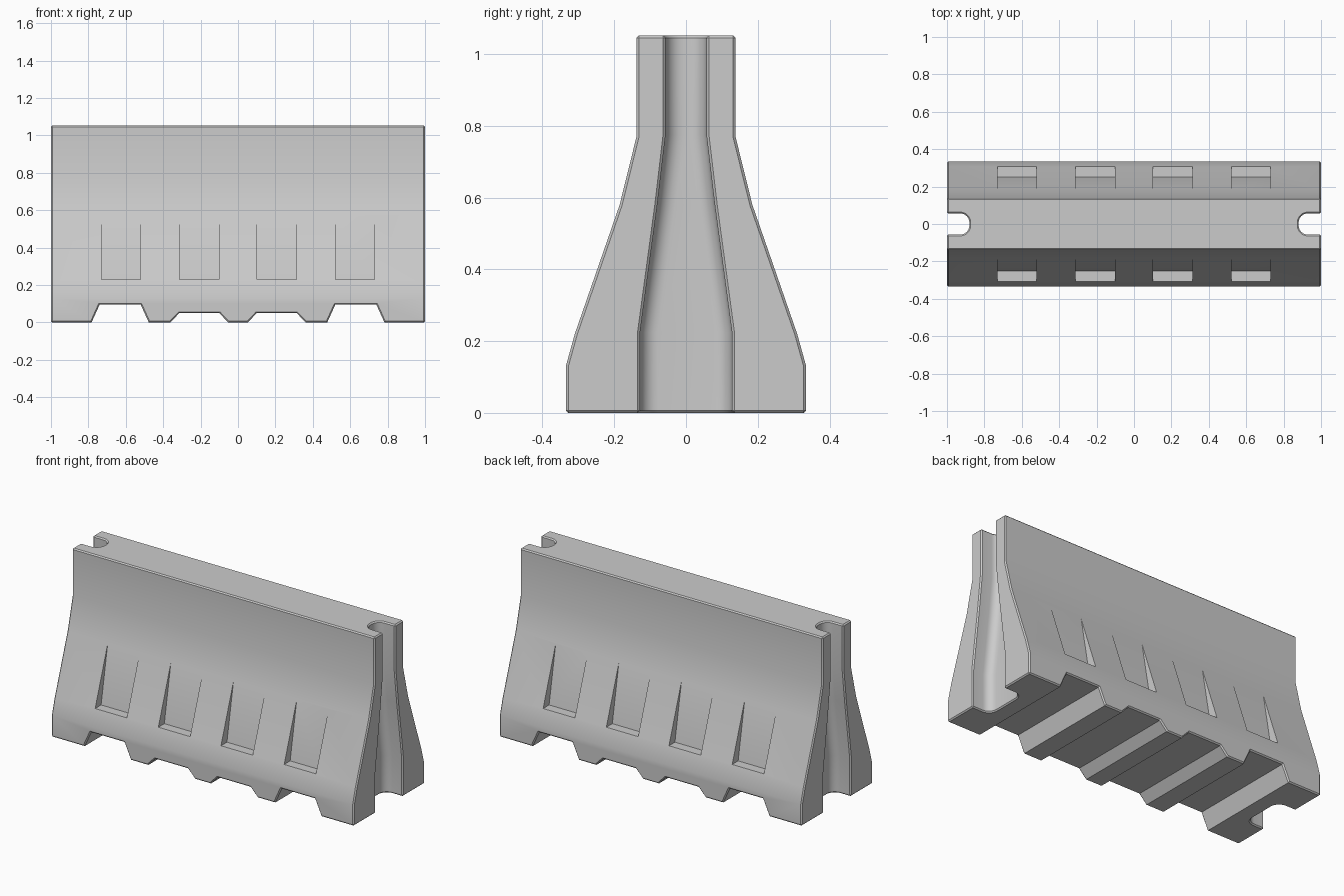
import bpy, bmesh
from math import sin, cos, pi, radians

if "Cube" in bpy.data.objects:
    bpy.data.objects.remove(bpy.data.objects["Cube"])


def make_object(name, bm):
    bmesh.ops.recalc_face_normals(bm, faces=bm.faces[:])
    mesh = bpy.data.meshes.new(name)
    bm.to_mesh(mesh)
    bm.free()
    obj = bpy.data.objects.new(name, mesh)
    bpy.context.collection.objects.link(obj)
    return obj


def loft(name, rings):
    """Closed solid through matching rings of points."""
    bm = bmesh.new()
    rows = [[bm.verts.new(p) for p in ring] for ring in rings]
    n = len(rows[0])
    for a, b in zip(rows, rows[1:]):
        for i in range(n):
            j = (i + 1) % n
            bm.faces.new((a[i], a[j], b[j], b[i]))
    bm.faces.new(rows[0])
    bm.faces.new(rows[-1])
    return make_object(name, bm)


def along_x(name, profile, x0, x1):
    return loft(name, [[(x, y, z) for y, z in profile] for x in (x0, x1)])


def along_y(name, profile, y0, y1):
    return loft(name, [[(x, y, z) for x, z in profile] for y in (y0, y1)])


cutters = []


def cut(obj, cutter):
    mod = obj.modifiers.new(cutter.name, 'BOOLEAN')
    mod.operation = 'DIFFERENCE'
    mod.solver = 'EXACT'
    mod.object = cutter
    cutter.hide_render = True
    cutters.append(cutter)


# Barrier body: tapered cross-section run along x
half = [(0.335, 0), (0.335, 0.13), (0.31, 0.22), (0.185, 0.58),
        (0.138, 0.77), (0.138, 1.052)]
barrier = along_x("barrier_body",
                  half + [(-y, z) for y, z in reversed(half)], -1, 1)

# Drainage and forklift notches through the foot
for side in (-1, 1):
    for c, top, bottom, h in ((0.63, 0.11, 0.153, 0.095), (0.207, 0.107, 0.155, 0.05)):
        low = bottom + (bottom - top) * 0.05 / h
        profile = [(side * c - low, -0.05), (side * c - top, h),
                   (side * c + top, h), (side * c + low, -0.05)]
        cut(barrier, along_y("foot_notch", profile, -0.5, 0.5))


# Rounded end grooves that widen toward the base
def groove_ring(side, w, z, r=0.05, depth=0.88):
    pts = [(1.1, -w)]
    for cy, start in ((-w + r, 1.5 * pi), (w - r, pi)):
        for i in range(7):
            a = start - i / 6 * pi / 2
            pts.append((depth + r + r * cos(a), cy + r * sin(a)))
    pts.append((1.1, w))
    return [(side * x, y, z) for x, y in pts]


for side in (-1, 1):
    levels = ((0.128, -0.1), (0.128, 0.225), (0.08, 0.58), (0.057, 0.775), (0.057, 1.2))
    cut(barrier, loft("end_groove", [groove_ring(side, w, z) for w, z in levels]))

# Small chamfer on all the square edges
bevel = barrier.modifiers.new("edge_chamfer", 'BEVEL')
bevel.width = 0.007
bevel.segments = 1
bevel.limit_method = 'ANGLE'
bevel.angle_limit = radians(75)

# Sloping side pockets with a flat ledge, fading out at the top
for face in (-1, 1):
    pocket = [(face * y, z) for y, z in
              ((0.25, 0.23), (0.45, 0.23), (0.45, 0.60), (0.1827, 0.60))]
    for c in (-0.625, -0.207, 0.207, 0.625):
        cut(barrier, along_x("side_pocket", pocket, c - 0.105, c + 0.105))

# Bake the cuts, remove the cutters and smooth the shading
bpy.context.view_layer.update()
graph = bpy.context.evaluated_depsgraph_get()
baked = bpy.data.meshes.new_from_object(barrier.evaluated_get(graph))
barrier.modifiers.clear()
barrier.data = baked
for c in cutters:
    bpy.data.objects.remove(c)
bpy.context.view_layer.objects.active = barrier
barrier.select_set(True)
bpy.ops.object.shade_smooth_by_angle(angle=radians(30))
